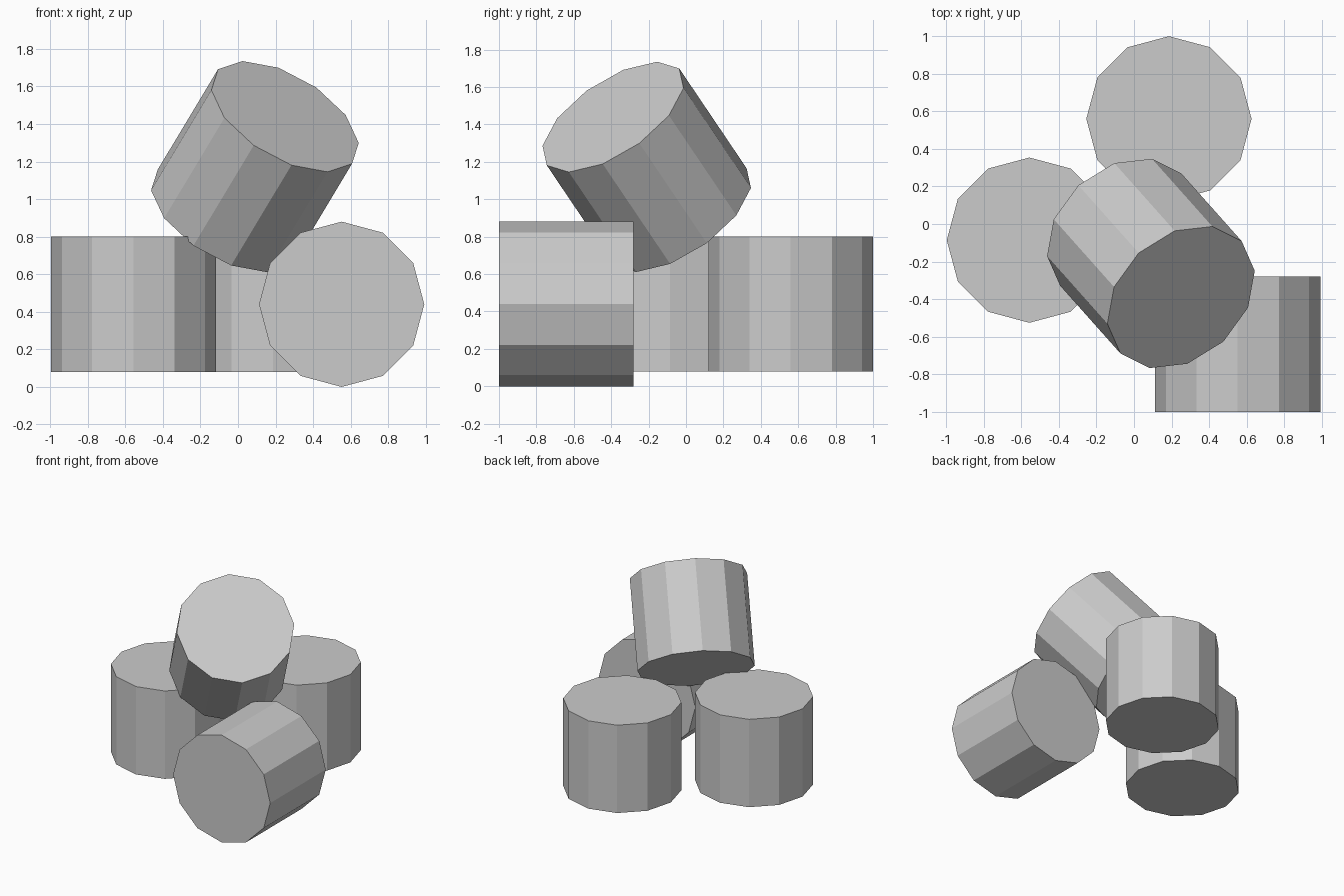
import bpy
from mathutils import Matrix, Vector

if "Cube" in bpy.data.objects:
    bpy.data.objects.remove(bpy.data.objects["Cube"])

RADIUS, LENGTH, SIDES = 0.44, 0.72, 12


def log(name, center, axis, corner):
    """12-sided cylinder along axis, with one rim corner pointing along corner."""
    z = Vector(axis).normalized()
    x = Vector(corner)
    x = (x - z * x.dot(z)).normalized()
    y = z.cross(x)
    rot = Matrix((x, y, z)).transposed().to_4x4()
    bpy.ops.mesh.primitive_cylinder_add(vertices=SIDES, radius=RADIUS, depth=LENGTH)
    ob = bpy.context.object
    ob.name = name
    ob.matrix_world = Matrix.Translation(center) @ rot
    return ob


# two upright logs
log("left_upright_log", (-0.557, -0.086, 0.44), (0, 0, 1), (1, 0, 0))
log("back_upright_log", (0.186, 0.56, 0.44), (0, 0, 1), (1, 0, 0))

# log lying on its side at the front
log("front_lying_log", (0.552, -0.64, 0.44), (0, -1, 0), (1, 0, 0))

# tilted log resting on top
log("top_tilted_log", (0.09, -0.21, 1.173), (0.4455, -0.50, 0.741), (0.39, 0.14, -0.14))
